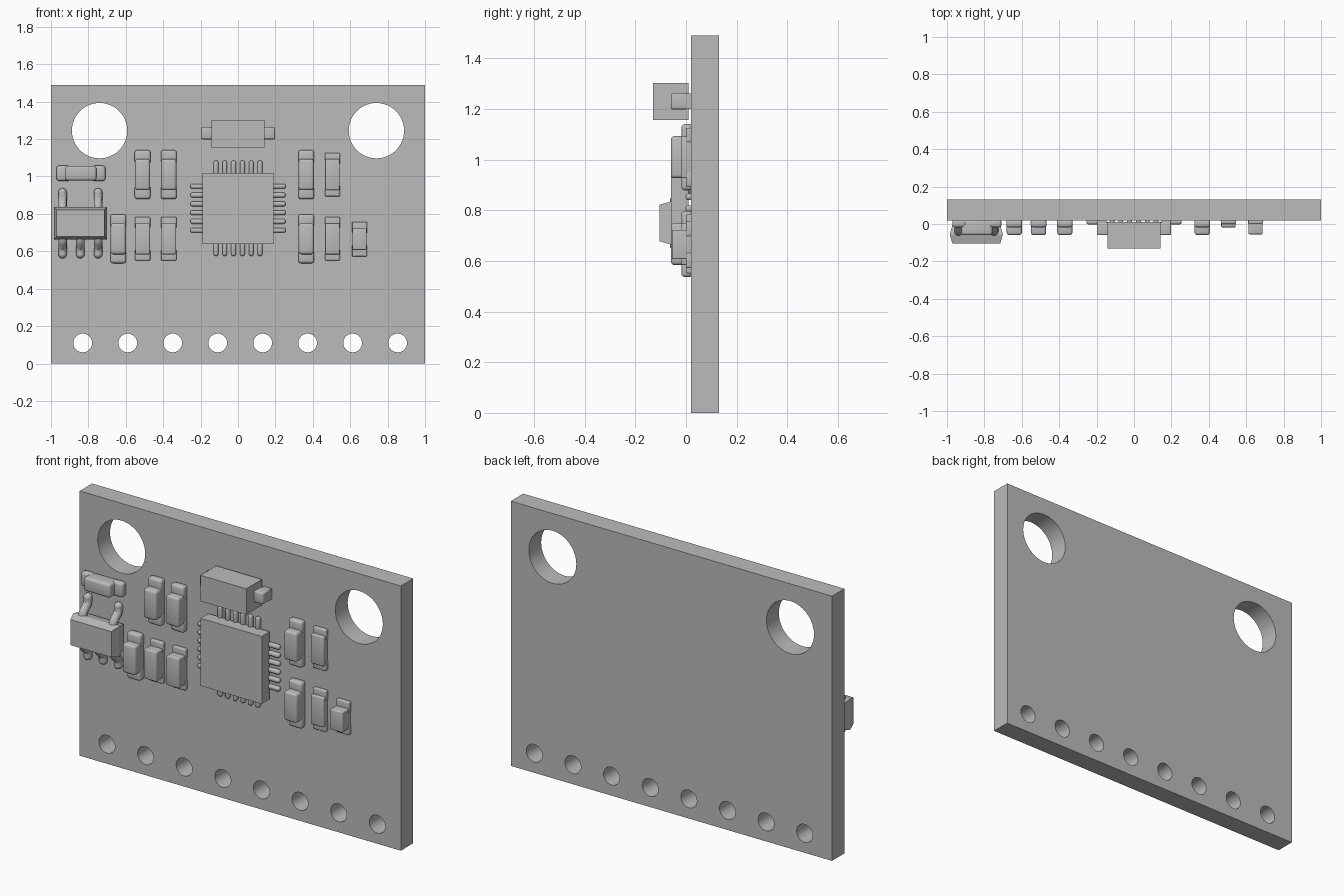
import bpy, bmesh, math
from mathutils import Vector, Matrix

cube = bpy.data.objects.get("Cube")
if cube:
    bpy.data.objects.remove(cube, do_unlink=True)

grey = bpy.data.materials.new("plain grey")
grey.use_nodes = True
grey.diffuse_color = (0.5, 0.5, 0.5, 1)
grey.node_tree.nodes["Principled BSDF"].inputs["Base Color"].default_value = (0.5, 0.5, 0.5, 1)

FACE, BACK = 0.02, 0.13      # board front and back in y


def finish(name, bm, smooth=False):
    bmesh.ops.recalc_face_normals(bm, faces=bm.faces)
    mesh = bpy.data.meshes.new(name)
    bm.to_mesh(mesh)
    bm.free()
    mesh.materials.append(grey)
    obj = bpy.data.objects.new(name, mesh)
    bpy.context.collection.objects.link(obj)
    bpy.ops.object.select_all(action='DESELECT')
    obj.select_set(True)
    bpy.context.view_layer.objects.active = obj
    if smooth:
        bpy.ops.object.shade_smooth_by_angle(angle=math.radians(40))
    return obj


def add_box(bm, x, z, width, height, front, back=FACE + 0.005, bevel=0):
    """Block centred on (x, z), running from y = front to y = back."""
    part = bmesh.new()
    bmesh.ops.create_cube(part, size=1)
    bmesh.ops.scale(part, vec=(width, back - front, height), verts=part.verts)
    bmesh.ops.translate(part, vec=(x, (front + back) / 2, z), verts=part.verts)
    if bevel:
        bmesh.ops.bevel(part, geom=part.edges[:], offset=bevel, segments=3,
                        profile=0.5, affect='EDGES')
    temp = bpy.data.meshes.new("temp")
    part.to_mesh(temp)
    part.free()
    bm.from_mesh(temp)
    bpy.data.meshes.remove(temp)


# Board with mounting holes and a row of pin holes
bm = bmesh.new()
add_box(bm, 0, 0.745, 2, 1.49, FACE, BACK)
board = finish("board", bm)
holes = [(-0.74, 1.245, 0.148), (0.74, 1.245, 0.148)]
holes += [(-0.83 + 0.2405 * i, 0.11, 0.05) for i in range(8)]
bm = bmesh.new()
for x, z, r in holes:
    bmesh.ops.create_cone(bm, cap_ends=True, segments=48, radius1=r, radius2=r, depth=0.5,
                          matrix=Matrix.Translation((x, 0.07, z)) @ Matrix.Rotation(math.pi / 2, 4, 'X'))
cutter = finish("hole_cutter", bm)
cutter.hide_render = True
mod = board.modifiers.new("holes", 'BOOLEAN')
mod.operation, mod.solver, mod.object = 'DIFFERENCE', 'EXACT', cutter
bpy.ops.object.select_all(action='DESELECT')
board.select_set(True)
bpy.context.view_layer.objects.active = board
bpy.ops.object.modifier_apply(modifier=mod.name)
bpy.data.objects.remove(cutter, do_unlink=True)
bpy.ops.object.shade_smooth_by_angle(angle=math.radians(30))

# Main chip and its pins on four sides
CX, CZ, HALF = 0, 0.83, 0.19
bm = bmesh.new()
add_box(bm, CX, CZ, 2 * HALF, 2 * HALF, -0.06, 0.01)
finish("main_chip", bm)
bm = bmesh.new()
for i in range(6):
    d = (i - 2.5) * 0.047
    for s in (-1, 1):
        add_box(bm, s * 0.215, CZ + d, 0.08, 0.026, -0.002, bevel=0.011)
        add_box(bm, d, CZ + s * 0.215, 0.026, 0.08, -0.002, bevel=0.011)
finish("chip_pins", bm, True)

# Tall block with side terminals
bm = bmesh.new()
add_box(bm, 0, 1.229, 0.285, 0.146, -0.13, 0.01)
finish("top_block", bm)
bm = bmesh.new()
for s in (-1, 1):
    add_box(bm, s * 0.165, 1.231, 0.065, 0.064, -0.06, 0.008, bevel=0.008)
    add_box(bm, s * 0.172, 1.231, 0.05, 0.06, 0)
finish("block_terminals", bm, True)


def component(name, x, z, length, body, front, foot, width=0.08, bevel=0.012, flat=False):
    """Small surface part: raised body between two low end feet."""
    bm = bmesh.new()
    def box(offset, size, w, y, b):
        if flat:
            add_box(bm, x + offset, z, size, w, y, bevel=b)
        else:
            add_box(bm, x, z + offset, w, size, y, bevel=b)
    box(0, body, width - 0.004, front, bevel)
    end = (length - body) / 2 + 0.025
    for s in (-1, 1):
        box(s * (length - end) / 2, end, width, foot, bevel)
    finish(name, bm, True)


# Capacitors with rounded ends
for i, (x, z) in enumerate([(-0.51, 1.01), (-0.37, 1.01), (0.365, 1.01),
                            (-0.64, 0.667), (0.365, 0.667)]):
    component(f"capacitor_{i + 1}", x, z, 0.262, 0.166, -0.06, -0.018, 0.085, 0.014)
component("side_capacitor", -0.84, 1.017, 0.262, 0.166, -0.06, -0.018, 0.082, 0.014, True)

# Resistors with square ends
for i, (x, z, front) in enumerate([(-0.51, 0.667, -0.055), (-0.37, 0.667, -0.055),
                                   (0.505, 1.01, -0.018), (0.505, 0.667, -0.018)]):
    component(f"resistor_{i + 1}", x, z, 0.232, 0.166, front, 0.0, 0.082, 0.006)
component("small_resistor", 0.65, 0.665, 0.185, 0.115, -0.055, 0.0, 0.08, 0.005)

# Regulator body with tapered sides
RX, RZ = -0.843, 0.75
bm = bmesh.new()
rings = []
for y, w, h in [(0.005, 0.125, 0.073), (-0.055, 0.142, 0.086), (-0.105, 0.128, 0.072)]:
    rings.append([bm.verts.new((RX + sx * w, y, RZ + sz * h))
                  for sx, sz in ((-1, -1), (1, -1), (1, 1), (-1, 1))])
for a, b in zip(rings, rings[1:]):
    for i in range(4):
        j = (i + 1) % 4
        bm.faces.new((a[i], a[j], b[j], b[i]))
bm.faces.new(rings[0])
bm.faces.new(rings[-1])
finish("regulator_body", bm)

# Regulator legs, bent down to the board
bm = bmesh.new()
RADIUS, SIDES = 0.023, 12
for x, s in [(-0.095, 1), (0.095, 1), (-0.095, -1), (0, -1), (0.095, -1)]:
    path = [Vector((RX + x, y, RZ + s * d)) for y, d in
            [(-0.04, 0.06), (-0.04, 0.09), (-0.028, 0.105), (0.0, 0.13), (0.005, 0.15), (0.005, 0.165)]]
    loops = []
    for k, p in enumerate(path):
        t = (path[min(k + 1, len(path) - 1)] - path[max(k - 1, 0)]).normalized()
        up = t.cross(Vector((1, 0, 0)))
        loops.append([bm.verts.new(p + RADIUS * (math.cos(a) * Vector((1, 0, 0)) + math.sin(a) * up))
                      for a in (2 * math.pi * i / SIDES for i in range(SIDES))])
    for a, b in zip(loops, loops[1:]):
        for i in range(SIDES):
            j = (i + 1) % SIDES
            bm.faces.new((a[i], a[j], b[j], b[i]))
    bm.faces.new(loops[0])
    bmesh.ops.create_uvsphere(bm, u_segments=12, v_segments=8, radius=RADIUS,
                              matrix=Matrix.Translation(path[-1]))
finish("regulator_legs", bm, True)
